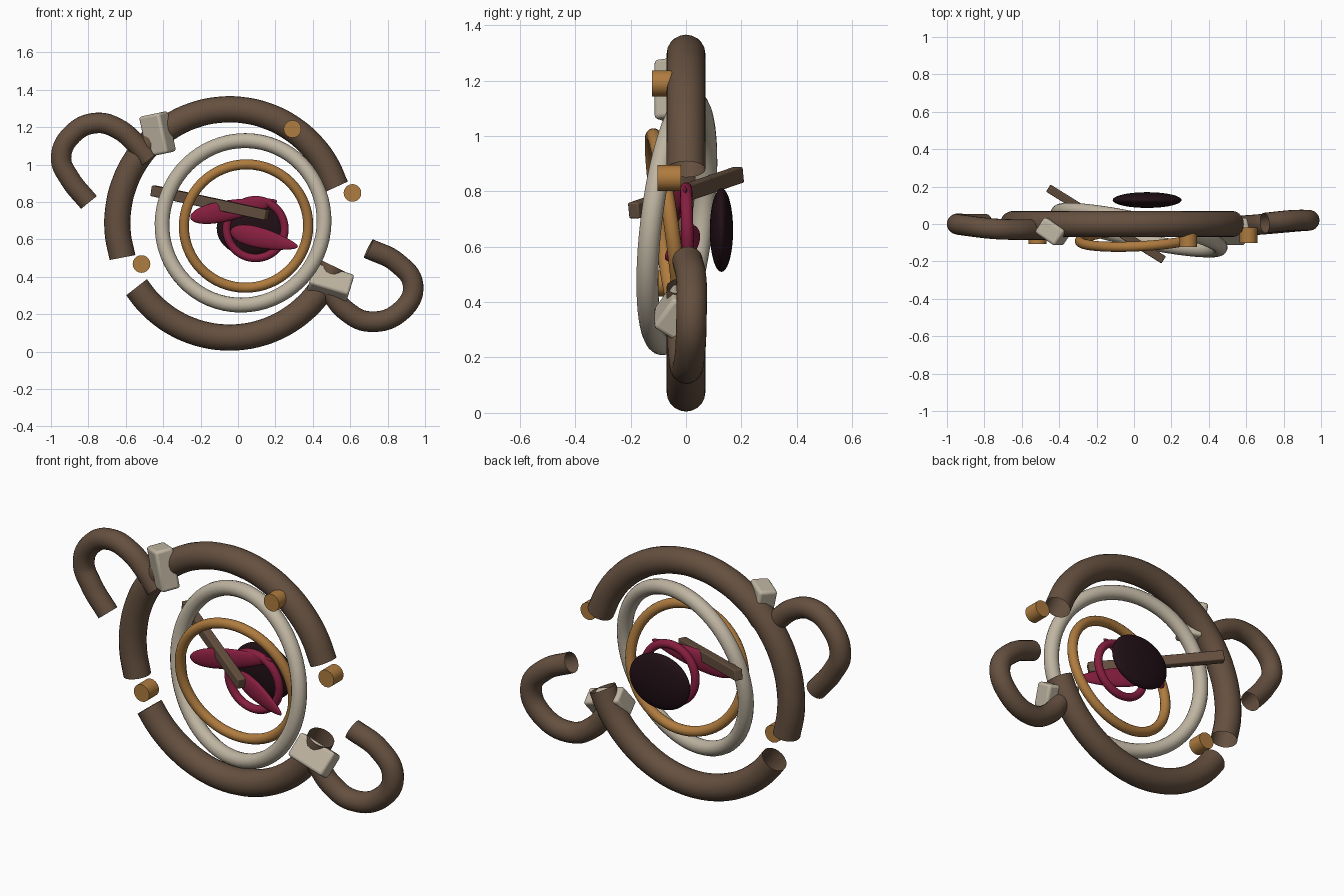
import bpy
from math import sin, cos, radians
from mathutils import Vector, Euler

if "Cube" in bpy.data.objects:
    bpy.data.objects.remove(bpy.data.objects["Cube"])


def mat(name, c):
    m = bpy.data.materials.new(name)
    m.diffuse_color = (*c, 1)
    m.use_nodes = True
    m.node_tree.nodes["Principled BSDF"].inputs["Base Color"].default_value = m.diffuse_color
    return m


BROWN = mat("brown", (.13, .08, .05))
BONE = mat("bone", (.52, .46, .36))
AMBER = mat("amber", (.43, .2, .05))
CRIMSON = mat("crimson", (.24, .013, .05))
DARK = mat("dark", (.015, .005, .008))


def finish(name, m, angle=40):
    o = bpy.context.object
    o.name = name
    o.data.materials.clear()
    o.data.materials.append(m)
    bpy.ops.object.shade_smooth_by_angle(angle=radians(angle))
    return o


def tube(name, pts, r):
    # open-ended round tube along a smooth path
    cu = bpy.data.curves.new(name, 'CURVE')
    cu.dimensions = '3D'
    cu.bevel_depth = r
    cu.bevel_resolution = 8
    cu.resolution_u = 8
    sp = cu.splines.new('BEZIER')
    sp.bezier_points.add(len(pts) - 1)
    for b, p in zip(sp.bezier_points, pts):
        b.co = p
        b.handle_left_type = b.handle_right_type = 'AUTO'
    o = bpy.data.objects.new(name, cu)
    bpy.context.collection.objects.link(o)
    bpy.ops.object.select_all(action='DESELECT')
    bpy.context.view_layer.objects.active = o
    o.select_set(True)
    bpy.ops.object.convert(target='MESH')
    return finish(name, BROWN)


def arc(name, a0, a1):
    n = 14
    ang = [radians(a0 + (a1 - a0) * i / n) for i in range(n + 1)]
    tube(name, [(-.045 + .6 * cos(a), 0, .685 + .61 * sin(a)) for a in ang], .07)


def ring(name, loc, normal, R, r, m):
    bpy.ops.mesh.primitive_torus_add(major_radius=R, minor_radius=r, location=loc,
                                     major_segments=64, minor_segments=16,
                                     rotation=Vector(normal).to_track_quat('Z', 'Y').to_euler())
    finish(name, m, 80)


def box(name, loc, size, rot, m, bevel):
    bpy.ops.mesh.primitive_cube_add(size=1, location=loc)
    o = bpy.context.object
    o.scale = size
    bpy.ops.object.transform_apply(location=False, rotation=False, scale=True)
    o.rotation_euler = rot
    b = o.modifiers.new("bevel", 'BEVEL')
    b.width = bevel
    b.segments = 3
    finish(name, m)


def blade(name, p, q, w, t):
    # flattened leaf: blunt at p, pointed at q
    p, q = Vector(p), Vector(q)
    bpy.ops.mesh.primitive_uv_sphere_add(segments=32, ring_count=20, radius=1,
                                         location=(p + q) / 2)
    o = bpy.context.object
    o.rotation_euler = (q - p).to_track_quat('X', 'Z').to_euler()
    for v in o.data.vertices:
        k = 1 - .35 * v.co.x
        v.co = (v.co.x * (q - p).length / 2, v.co.y * t * k, v.co.z * w * k)
    finish(name, CRIMSON, 80)


# broken outer ring
arc("outer_ring_upper", 18.6, 197.4)
arc("outer_ring_lower", 214, 338)

# hooked ends
tube("hook_left", [(-.475, -.03, 1.025), (-.55, -.03, 1.115), (-.64, -.03, 1.19),
                   (-.757, -.025, 1.222), (-.885, -.01, 1.163), (-.946, 0, 1.035),
                   (-.9, 0, .925), (-.797, 0, .797)], .055)
tube("hook_right", [(.45, -.02, .38), (.5, -.015, .31), (.575, -.01, .22), (.703, 0, .16),
                    (.875, .015, .22), (.936, .02, .355), (.85, .02, .475),
                    (.698, .005, .551)], .055)

# clasp blocks
box("clasp_left", (-.43, -.04, 1.163), (.135, .1, .22),
    (Euler((0, radians(-12), 0)).to_matrix() @ Euler((0, 0, radians(-34))).to_matrix()).to_euler(),
    BONE, .015)
box("clasp_right", (.495, -.04, .367), (.135, .1, .22),
    (Euler((0, radians(107), 0)).to_matrix() @ Euler((0, 0, radians(-34))).to_matrix()).to_euler(),
    BONE, .015)

# nested inner rings
ring("large_inner_ring", (.027, -.033, .688), (.208, .97, -.12), .443, .04, BONE)
ring("middle_inner_ring", (.043, -.072, .671), (-.06, 1, .14), .333, .027, AMBER)
ring("small_inner_ring", (.094, .005, .655), (0, 1, .03), .155, .022, CRIMSON)

# blades, crossing bar and dark core
blade("blade_upper", (-.255, -.055, .715), (.21, 0, .805), .053, .022)
blade("blade_lower", (-.04, .045, .645), (.32, -.075, .56), .053, .022)
a, b = Vector((-.455, .19, .86)), Vector((.155, -.19, .73))
box("crossing_bar", (a + b) / 2, ((b - a).length, .045, .058),
    (b - a).to_track_quat('X', 'Z').to_euler(), BROWN, .006)
bpy.ops.mesh.primitive_uv_sphere_add(segments=48, ring_count=24, radius=1, location=(.07, .128, .66))
bpy.context.object.scale = (.184, .042, .151)
finish("core_disc", DARK, 80)

# pegs
for i, (x, y, z) in enumerate([(.291, -.08, 1.19), (.612, -.06, .848), (-.516, -.065, .468)]):
    bpy.ops.mesh.primitive_cylinder_add(vertices=32, radius=.047, depth=.085, location=(x, y, z),
                                        rotation=(radians(90), 0, 0))
    finish(f"peg_{i + 1}", AMBER)
